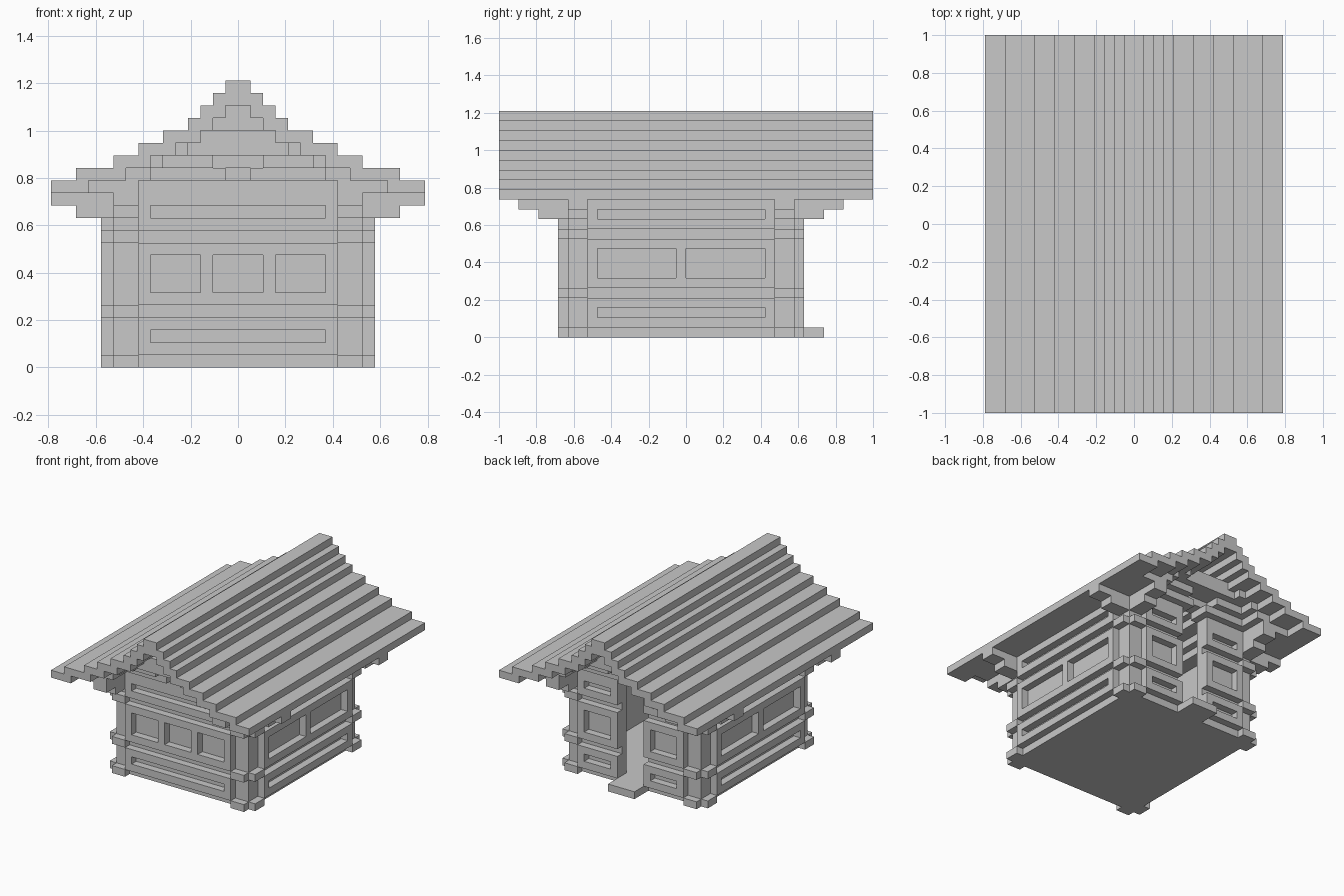
import bpy, bmesh
from mathutils import Vector

U = 1 / 19  # edge of one building block

cube = bpy.data.objects.get("Cube")
if cube:
    bpy.data.objects.remove(cube, do_unlink=True)

grey = bpy.data.materials.new("plain_grey")
grey.use_nodes = True
GREY = (0.58, 0.58, 0.58, 1)
grey.diffuse_color = GREY
grey.node_tree.nodes["Principled BSDF"].inputs["Base Color"].default_value = GREY


def cells(box):
    x0, x1, y0, y1, z0, z1 = box
    return {(x, y, z) for x in range(x0, x1) for y in range(y0, y1) for z in range(z0, z1)}


def mirror_x(boxes):
    return boxes + [(-b[1], -b[0]) + tuple(b[2:]) for b in boxes]


def mirror_y(boxes):
    # the house body is centred half a block towards the front
    return boxes + [(b[0], b[1], -1 - b[3], -1 - b[2], b[4], b[5]) for b in boxes]


def build(name, solid, cuts=()):
    """Fill boxes with blocks, cut others away and skin the result."""
    filled = set().union(*[cells(b) for b in solid])
    for b in cuts:
        filled -= cells(b)
    bm = bmesh.new()
    verts = {}

    def vert(p):
        key = tuple(p)
        if key not in verts:
            verts[key] = bm.verts.new(Vector(key) * U)
        return verts[key]

    for c in filled:
        for axis in range(3):
            for side in (0, 1):
                n = list(c)
                n[axis] += 2 * side - 1
                if tuple(n) in filled:
                    continue
                a, b = (axis + 1) % 3, (axis + 2) % 3
                ring = []
                for da, db in ((0, 0), (1, 0), (1, 1), (0, 1)):
                    p = list(c)
                    p[axis] += side
                    p[a] += da
                    p[b] += db
                    ring.append(vert(p))
                bm.faces.new(ring if side else ring[::-1])
    bmesh.ops.dissolve_limit(bm, angle_limit=0.01, verts=bm.verts[:], edges=bm.edges[:])
    me = bpy.data.meshes.new(name)
    bm.to_mesh(me)
    bm.free()
    me.materials.append(grey)
    ob = bpy.data.objects.new(name, me)
    bpy.context.collection.objects.link(ob)


def layers(widths, y0, y1, base=14):
    return [(-w, w, y0, y1, base + i, base + i + 1) for i, w in enumerate(widths)]


# Stepped roof shell: half widths from the eaves up to the ridge
outer = [15, 13, 10, 8, 6, 4, 3, 2, 1]
inner = [12, 9, 7, 5, 3, 2, 1]
lining = [10, 7, 6, 4, 3, 2, 1]
build("roof", layers(outer, -19, 19), layers(inner, -19, 19))

# Thicker roof lining above the house, stepped back from the roof ends
build("roof_lining", layers(inner, -17, 16), layers(lining, -17, 16))

# Floor and doorstep
build("floor", [(-10, 10, -12, 11, 0, 1)])
build("doorstep", [(-2, 2, 11, 14, 0, 1)])

# Square corner posts with crossing beam ends at three levels
posts = [(8, 10, -12, -10, 0, 15)]
for z in (0, 4, 10):
    posts += [(8, 10, -13, -10, z, z + 1), (8, 11, -12, -10, z, z + 1)]
build("corner_posts", mirror_x(mirror_y(posts)))

# Stepped brackets under the eaves
brackets = [(8, 10, -15, -10, 12, 13), (8, 10, -17, -10, 13, 15),
            (8, 13, -12, -10, 12, 13), (8, 15, -12, -10, 13, 14)]
build("eave_brackets", mirror_x(mirror_y(brackets)))

# Panel bands stand proud of the walls, leaving grooves between them
bands = [(1, 4), (5, 10), (11, 14)]

# Side walls with recessed slots and two windows each
side = [(9, 10, -10, 9, 0, 15)] + [(9, 11, -10, 9, a, b) for a, b in bands]
side_cuts = [(10, 11, -9, 8, 2, 3), (10, 11, -9, 8, 12, 13),
             (10, 11, -9, -1, 6, 9), (10, 11, 0, 8, 6, 9)]
build("side_walls", mirror_x(side), mirror_x(side_cuts))

# Front wall with recessed slots and three windows
front = [(-8, 8, -12, -11, 0, 15), (-8, 8, -13, -11, 14, 15)]
front += [(-8, 8, -13, -11, a, b) for a, b in bands]
front_cuts = [(-7, 7, -13, -12, 2, 3), (-7, 7, -13, -12, 12, 13)]
front_cuts += [(x, x + 4, -13, -12, 6, 9) for x in (-7, -2, 3)]
build("front_wall", front, front_cuts)

# Back wall with a doorway between two panels
back = [(2, 8, 10, 11, 0, 15), (2, 8, 10, 12, 14, 15)]
back += [(2, 8, 10, 12, a, b) for a, b in bands]
back_cuts = [(3, 7, 11, 12, a, b) for a, b in ((2, 3), (6, 9), (12, 13))]
build("back_wall", mirror_x(back), mirror_x(back_cuts))

# Gable infill closing the roof ends, notched above the doorway
build("gables", mirror_y(layers(lining[1:], -13, -11, 15)),
      [(-1, 1, 10, 12, 15, 16), (-1, 1, -13, -12, 15, 16)])

# Corbelled gable supports stepping outwards as they rise
corbels = [(1, 7, -14, -12, 15, 16), (2, 6, -15, -12, 16, 17),
           (0, 4, -16, -12, 17, 18), (0, 3, -16, -12, 18, 19)]
build("gable_corbels", mirror_x(mirror_y(corbels)))
